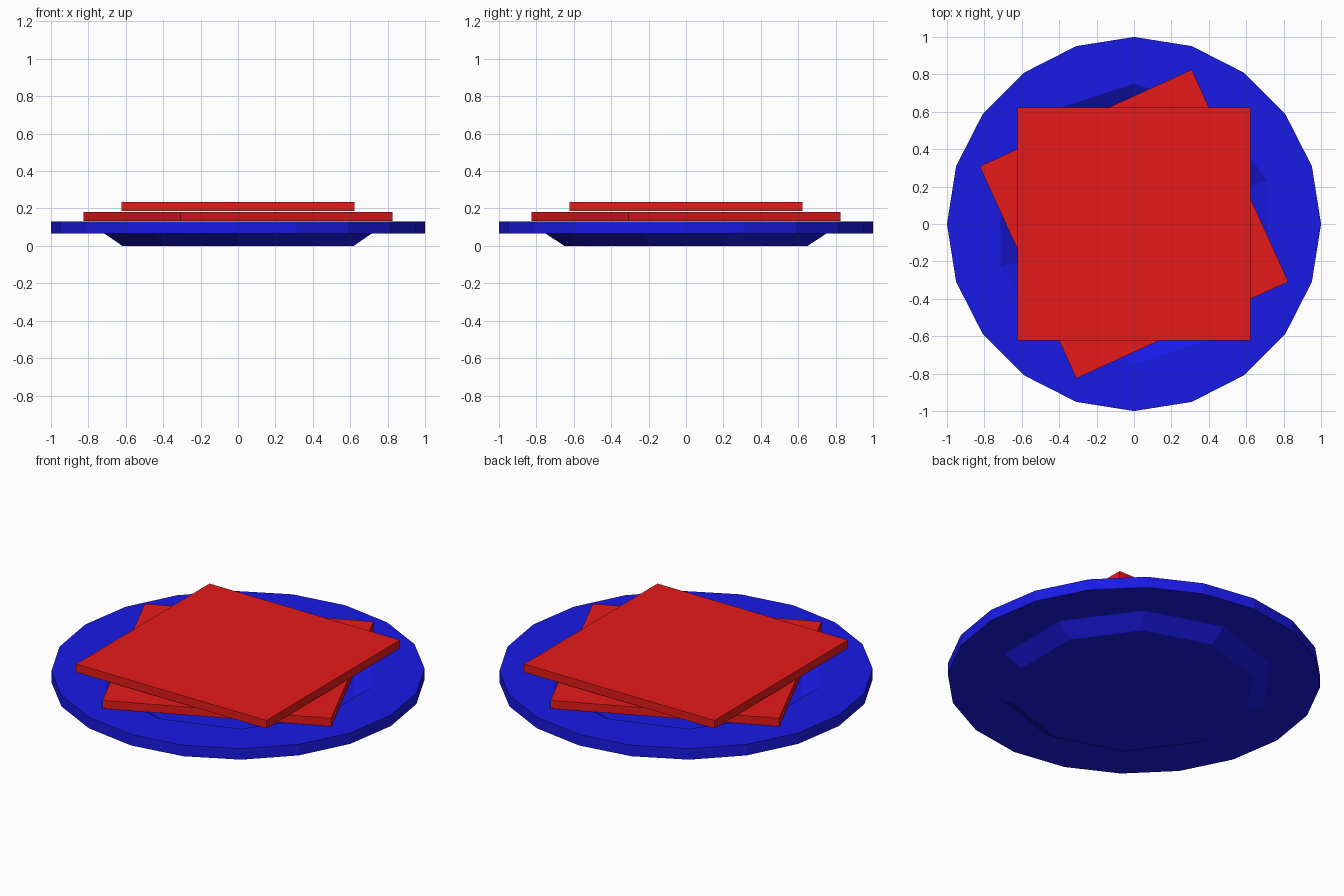
import bpy, bmesh
from math import cos, sin, pi, radians

cube = bpy.data.objects.get("Cube")
if cube:
    bpy.data.objects.remove(cube, do_unlink=True)


def material(name, color):
    m = bpy.data.materials.new(name)
    m.use_nodes = True
    m.diffuse_color = color
    m.node_tree.nodes["Principled BSDF"].inputs["Base Color"].default_value = color
    return m


def finish(name, bm, mat):
    bmesh.ops.recalc_face_normals(bm, faces=bm.faces)
    mesh = bpy.data.meshes.new(name)
    bm.to_mesh(mesh)
    bm.free()
    mesh.materials.append(mat)
    ob = bpy.data.objects.new(name, mesh)
    bpy.context.collection.objects.link(ob)
    return ob


blue = material("plate blue", (0.01, 0.01, 0.8, 1))
red = material("slice red", (0.8, 0.01, 0.01, 1))

SIDES = 20
STEP = 2 * pi / SIDES


def ring(bm, radius, z, ten_sided):
    """Ring of points; a ten-sided ring has its odd points on edge middles."""
    verts = []
    for i in range(SIDES):
        on_edge = ten_sided and i % 2 == 0
        r = radius * cos(STEP) if on_edge else radius
        verts.append(bm.verts.new((r * cos(i * STEP), r * sin(i * STEP), z)))
    return verts


# Plate: sunken ten-sided well inside a flat twenty-sided rim
bm = bmesh.new()
profile = [(0.65, 0.0, True), (0.75, 0.065, True), (1.0, 0.065, False),
           (1.0, 0.13, False), (0.75, 0.13, True), (0.65, 0.065, True)]
rings = [ring(bm, *p) for p in profile]
for a, b in zip(rings, rings[1:]):
    for i in range(SIDES):
        j = (i + 1) % SIDES
        bm.faces.new((a[i], a[j], b[j], b[i]))
bm.faces.new(rings[0])
bm.faces.new(rings[-1])
finish("plate", bm, blue)


# Two thin square slices, the lower one turned
def slice_square(name, z, angle):
    bm = bmesh.new()
    bmesh.ops.create_cube(bm, size=1)
    bmesh.ops.scale(bm, vec=(1.246, 1.246, 0.048), verts=bm.verts)
    ob = finish(name, bm, red)
    ob.location.z = z
    ob.rotation_euler.z = radians(angle)


slice_square("lower_slice", 0.158, 24.5)
slice_square("upper_slice", 0.211, 0)
